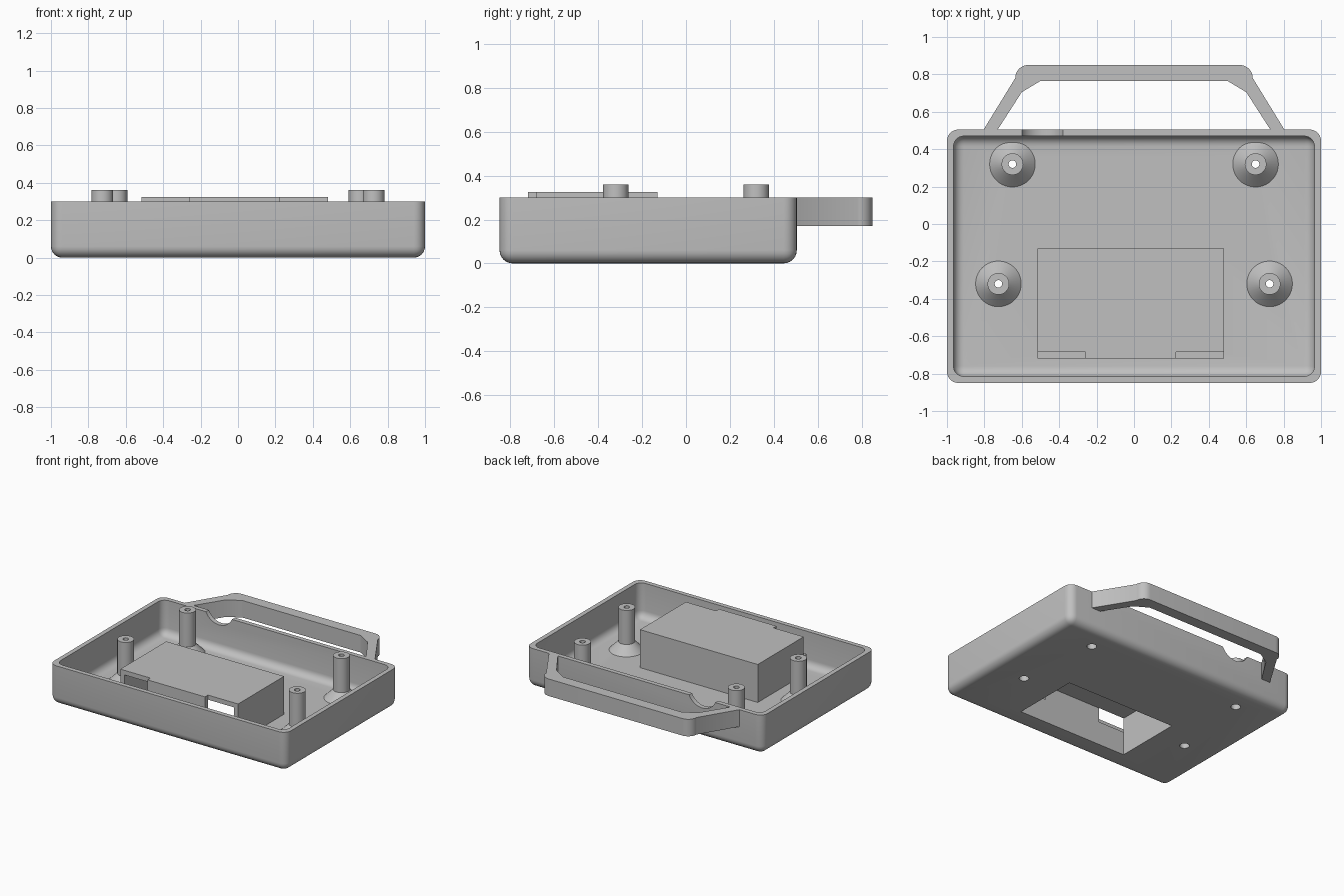
import bpy, bmesh, math
from mathutils import Vector

cube = bpy.data.objects.get("Cube")
if cube:
    bpy.data.objects.remove(cube, do_unlink=True)

grey = bpy.data.materials.new("plain grey")
grey.use_nodes = True
COLOUR = (0.53, 0.53, 0.53, 1)
grey.diffuse_color = COLOUR
grey.node_tree.nodes["Principled BSDF"].inputs["Base Color"].default_value = COLOUR


def finish(bm, name):
    bmesh.ops.recalc_face_normals(bm, faces=bm.faces)
    mesh = bpy.data.meshes.new(name)
    bm.to_mesh(mesh)
    bm.free()
    mesh.materials.append(grey)
    obj = bpy.data.objects.new(name, mesh)
    bpy.context.collection.objects.link(obj)
    return obj


def box(name, low, high, radius=0):
    """Box whose side and bottom edges can be rounded."""
    low, high = Vector(low), Vector(high)
    bm = bmesh.new()
    bmesh.ops.create_cube(bm, size=1)
    for v in bm.verts:
        v.co = Vector(high[i] if v.co[i] > 0 else low[i] for i in range(3))
    if radius:
        edges = [e for e in bm.edges if min(v.co.z for v in e.verts) < high.z - 0.01]
        bmesh.ops.bevel(bm, geom=edges, offset=radius, segments=6, profile=0.5, affect='EDGES')
    return finish(bm, name)


def cylinder(name, centre, radius, depth, along_y=False):
    bm = bmesh.new()
    bmesh.ops.create_cone(bm, cap_ends=True, segments=48, radius1=radius, radius2=radius, depth=depth)
    obj = finish(bm, name)
    for v in obj.data.vertices:
        if along_y:
            v.co = (v.co.x, -v.co.z, v.co.y)
        v.co += Vector(centre)
    return obj


def lathe(name, profile, x, y):
    """Closed (radius, height) profile turned around a vertical axis."""
    bm = bmesh.new()
    verts = [bm.verts.new((r, 0, z)) for r, z in profile]
    edges = [bm.edges.new((a, b)) for a, b in zip(verts, verts[1:] + verts[:1])]
    bmesh.ops.spin(bm, geom=verts + edges, cent=(0, 0, 0), axis=(0, 0, 1),
                   angle=math.tau, steps=40, use_duplicate=False)
    bmesh.ops.remove_doubles(bm, verts=bm.verts, dist=0.0001)
    bmesh.ops.translate(bm, verts=bm.verts, vec=(x, y, 0))
    return finish(bm, name)


def cut(obj, cutters):
    for cutter in cutters:
        mod = obj.modifiers.new("cut", 'BOOLEAN')
        mod.object, mod.operation, mod.solver = cutter, 'DIFFERENCE', 'EXACT'
    bpy.context.view_layer.update()
    mesh = bpy.data.meshes.new_from_object(obj.evaluated_get(bpy.context.evaluated_depsgraph_get()))
    obj.modifiers.clear()
    obj.data = mesh
    for cutter in cutters:
        bpy.data.objects.remove(cutter, do_unlink=True)


def smooth(obj):
    bpy.ops.object.select_all(action='DESELECT')
    obj.select_set(True)
    bpy.context.view_layer.objects.active = obj
    bpy.ops.object.shade_smooth_by_angle(angle=math.radians(30))


WALL, RIM = 0.035, 0.30
FRONT, BACK = -0.85, 0.505
POSTS = [(-0.65, 0.32), (0.65, 0.32), (-0.725, -0.32), (0.725, -0.32)]
X0, X1, Y0, Y1, TOP = -0.515, 0.48, -0.72, -0.13, 0.325


def compartment_void():
    return box("void", (X0 + WALL, Y0 + WALL, -0.1), (X1 - WALL, Y1 - WALL, TOP - WALL))


# Tray with rounded edges, screw holes, floor opening and cable notch
tray = box("tray", (-1, FRONT, 0), (1, BACK, RIM), 0.06)
cavity = box("cavity", (-1 + WALL, FRONT + WALL, WALL), (1 - WALL, BACK - WALL, 0.5), 0.055)
holes = [cylinder("hole", (x, y, 0), 0.034, 0.2) for x, y in POSTS]
cable_notch = cylinder("notch", (-0.49, BACK, RIM + 0.05), 0.121, 0.2, along_y=True)
cut(tray, [cavity, compartment_void(), cable_notch] + holes)
smooth(tray)

# Hollow screw posts with conical feet
post_profile = [(0.034, 0.03), (0.122, 0.03), (0.122, WALL), (0.058, 0.10), (0.058, 0.36),
                (0.02, 0.36), (0.02, 0.22), (0.034, 0.22)]
for i, (x, y) in enumerate(POSTS):
    smooth(lathe(f"screw_post_{i + 1}", post_profile, x, y))

# Battery compartment, open below, with two notched front corners
compartment = box("battery_compartment", (X0, Y0, 0.03), (X1, Y1, TOP))
slots = [box("slot", (a, Y0 - 0.03, 0.18), (b, Y0 + WALL + 0.001, 0.4))
         for a, b in ((X0 - 0.03, X0 + 0.255), (X1 - 0.255, X1 + 0.03))]
cut(compartment, [compartment_void()] + slots)

# Carrying handle: half outline mirrored, then extruded
arc = [(0.565 + 0.07 * math.cos(a), 0.78 + 0.07 * math.sin(a))
       for a in (math.radians(10 * k) for k in range(10))]
outer = [(0.81, 0.495)] + arc
inner = [(0.735, 0.495), (0.6, 0.705), (0.5, 0.765)]
outline = outer + [(-x, y) for x, y in reversed(outer)]
outline += [(-x, y) for x, y in inner] + inner[::-1]
bm = bmesh.new()
face = bm.faces.new([bm.verts.new((x, y, 0.17)) for x, y in outline])
new = bmesh.ops.extrude_face_region(bm, geom=[face])["geom"]
bmesh.ops.translate(bm, verts=[g for g in new if isinstance(g, bmesh.types.BMVert)], vec=(0, 0, RIM - 0.17))
smooth(finish(bm, "handle"))
